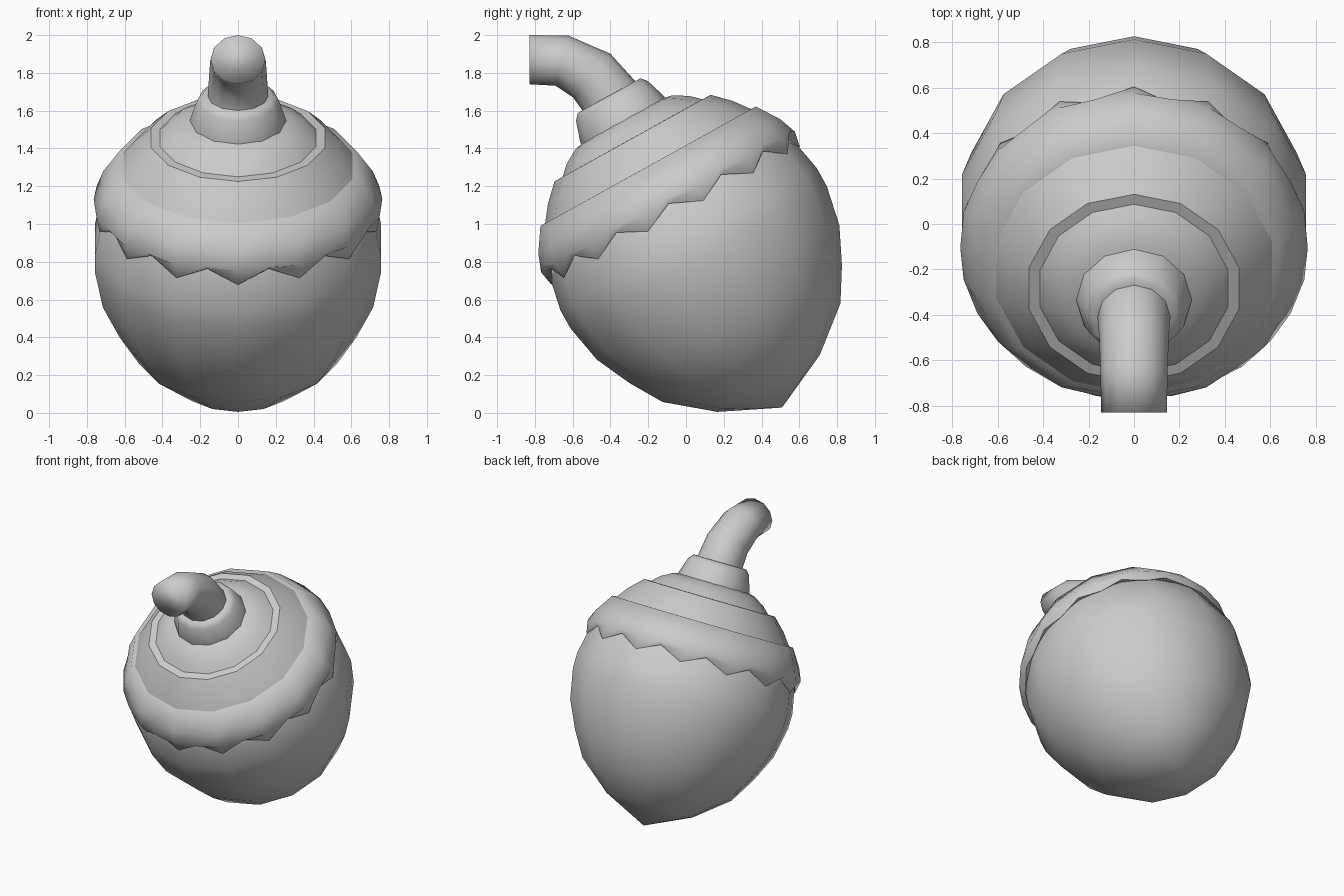
import bpy, bmesh, math
from mathutils import Vector

if "Cube" in bpy.data.objects:
    bpy.data.objects.remove(bpy.data.objects["Cube"])

TILT = math.radians(29)
CA, SA = math.cos(TILT), math.sin(TILT)


def tilted(x, t, s):
    """Tilted nut frame (x, sideways, along axis) to world."""
    return Vector((x, 0.508 - SA * s + CA * t, 0.028 + CA * s + SA * t))


def skin(name, rings, cap=False, angle=180):
    """Loft a surface through rings with equal point counts."""
    bm = bmesh.new()
    loops = [[bm.verts.new(p) for p in ring] for ring in rings]
    n = len(loops[0])
    for a, b in zip(loops, loops[1:]):
        for i in range(n):
            j = (i + 1) % n
            bm.faces.new((a[i], a[j], b[j], b[i]))
    if cap:
        bm.faces.new(loops[-1])
    bmesh.ops.remove_doubles(bm, verts=bm.verts, dist=1e-4)
    bmesh.ops.recalc_face_normals(bm, faces=bm.faces)
    mesh = bpy.data.meshes.new(name)
    bm.to_mesh(mesh)
    bm.free()
    ob = bpy.data.objects.new(name, mesh)
    bpy.context.collection.objects.link(ob)
    bpy.ops.object.select_all(action='DESELECT')
    ob.select_set(True)
    bpy.context.view_layer.objects.active = ob
    bpy.ops.object.shade_smooth_by_angle(angle=math.radians(angle))
    return ob


def ring(r, s, n):
    return [tilted(r * math.sin(2 * math.pi * i / n),
                   r * math.cos(2 * math.pi * i / n), s) for i in range(n)]


def lathe(name, profile, n=14, **kw):
    return skin(name, [ring(r, s, n) for r, s in profile], **kw)


def scallop_ring(tip, valley):
    """28 points alternating between a lobe tip and the valley beside it."""
    pts = []
    for i in range(28):
        r, s = valley if i % 2 else tip
        a = math.pi * i / 14
        pts.append(tilted(r * math.sin(a), r * math.cos(a), s))
    return pts


# Nut body, pointed at the bottom and tucked under the cap
lathe("nut", [(0, 0), (.31, .146), (.538, .332), (.643, .505), (.734, .697),
              (.776, .911), (.776, 1.02), (.74, 1.2), (.68, 1.32)], cap=True)

# Lowest cap tier with scalloped rim folding under to the nut
k = math.cos(math.pi / 14)
skin("cap_rim_tier", [
    scallop_ring((.56, 1.464), (.56 * k, 1.464)),
    scallop_ring((.652, 1.461), (.652 * k, 1.461)),
    scallop_ring((.732, 1.34), (.732 * k, 1.35)),
    scallop_ring((.768, 1.245), (.764, 1.262)),
    scallop_ring((.752, 1.16), (.73, 1.235)),
    scallop_ring((.70, 1.21), (.69, 1.25)),
], angle=60)

# Upper cap tiers, each overhanging the next
lathe("cap_middle_tier", [(.40, 1.632), (.473, 1.631), (.56, 1.545), (.623, 1.462)], angle=40)
lathe("cap_top_tier", [(.2, 1.745), (.29, 1.728), (.37, 1.682), (.427, 1.628)], angle=40)

# Collar around the stem
lathe("stem_collar", [(.257, 1.71), (.252, 1.75), (.217, 1.857), (.19, 1.888), (.13, 1.888)],
      n=12, angle=60)

# Bent stem: (y, z, half width, half height, tilt of section in degrees)
sections = [(-.36, 1.59, .165, .165, 29), (-.41, 1.68, .16, .16, 29),
            (-.498, 1.785, .153, .152, 50), (-.657, 1.865, .147, .137, 76),
            (-.829, 1.87, .145, .13, 90)]
stem = []
for y, z, w, h, deg in sections:
    c, d = math.cos(math.radians(deg)), math.sin(math.radians(deg))
    loop = []
    for i in range(12):
        a = math.pi * i / 6
        t = h * math.cos(a)
        loop.append(Vector((w * math.sin(a), y + t * c, z + t * d)))
    stem.append(loop)
skin("stem", stem, cap=True)
